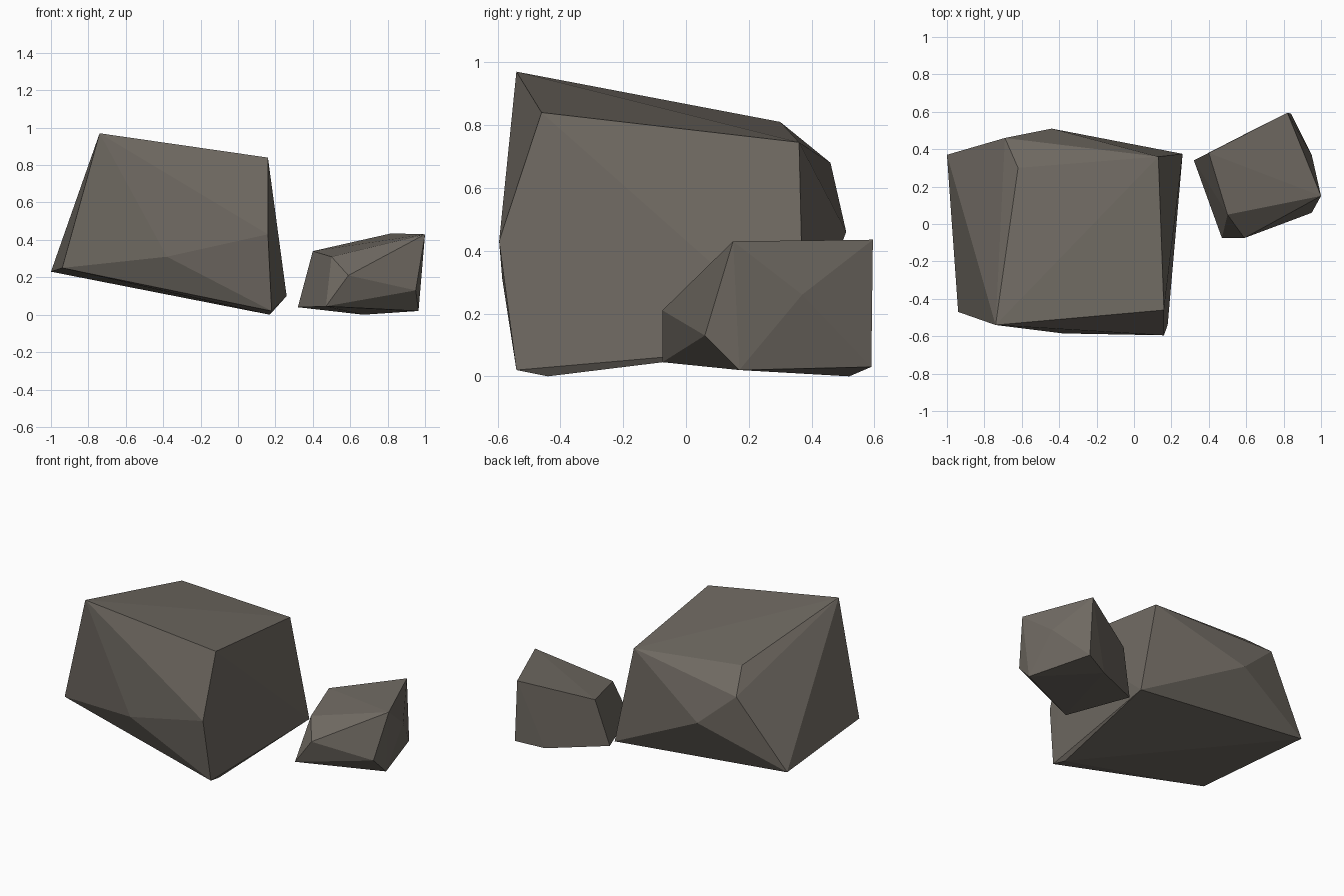
import bpy
import bmesh

# Remove the default object
default_cube = bpy.data.objects.get("Cube")
if default_cube:
    bpy.data.objects.remove(default_cube, do_unlink=True)


def make_material(name, colour):
    material = bpy.data.materials.new(name)
    material.use_nodes = True
    material.diffuse_color = colour
    shader = material.node_tree.nodes["Principled BSDF"]
    shader.inputs["Base Color"].default_value = colour
    shader.inputs["Roughness"].default_value = 0.9
    return material


def make_rock(name, corners, material):
    """Wrap a faceted convex stone around its corner points."""
    bm = bmesh.new()
    for corner in corners:
        bm.verts.new(corner)
    bmesh.ops.convex_hull(bm, input=list(bm.verts))
    loose = [v for v in bm.verts if not v.link_faces]
    bmesh.ops.delete(bm, geom=loose, context="VERTS")
    bmesh.ops.recalc_face_normals(bm, faces=list(bm.faces))
    for face in bm.faces:
        face.smooth = False
    mesh = bpy.data.meshes.new(name)
    bm.to_mesh(mesh)
    bm.free()
    mesh.materials.append(material)
    rock = bpy.data.objects.new(name, mesh)
    bpy.context.scene.collection.objects.link(rock)
    return rock


stone = make_material("warm_grey_stone", (0.16, 0.143, 0.122, 1))

# Large boulder: sloping top, rear shoulder, front bulge, tilted base
boulder_top = [(-.74, -.54, .97), (.16, -.46, .84), (-.62, .3, .81), (.13, .36, .745)]
boulder_rear = [(-.69, .46, .68), (-.44, .51, .46)]
boulder_front = [(-.38, -.585, .31), (.16, -.595, .43)]
boulder_base = [(.26, .375, .1), (-1, .37, .23), (-.94, -.47, .25),
                (.18, -.54, .02), (.17, -.44, 0)]
make_rock("large_boulder",
          boulder_top + boulder_rear + boulder_front + boulder_base, stone)

# Small rock: flat top, chipped front, bulging side, low base
rock_top = [(.5, .05, .31), (.4, .38, .34), (.82, .595, .435), (1, .15, .43)]
rock_sides = [(.59, -.075, .21), (.95, .06, .13), (.95, .37, .26)]
rock_base = [(.47, -.075, .045), (.32, .34, .04), (.84, .59, .03),
             (.67, .52, 0), (.965, .17, .02)]
make_rock("small_rock", rock_top + rock_sides + rock_base, stone)
